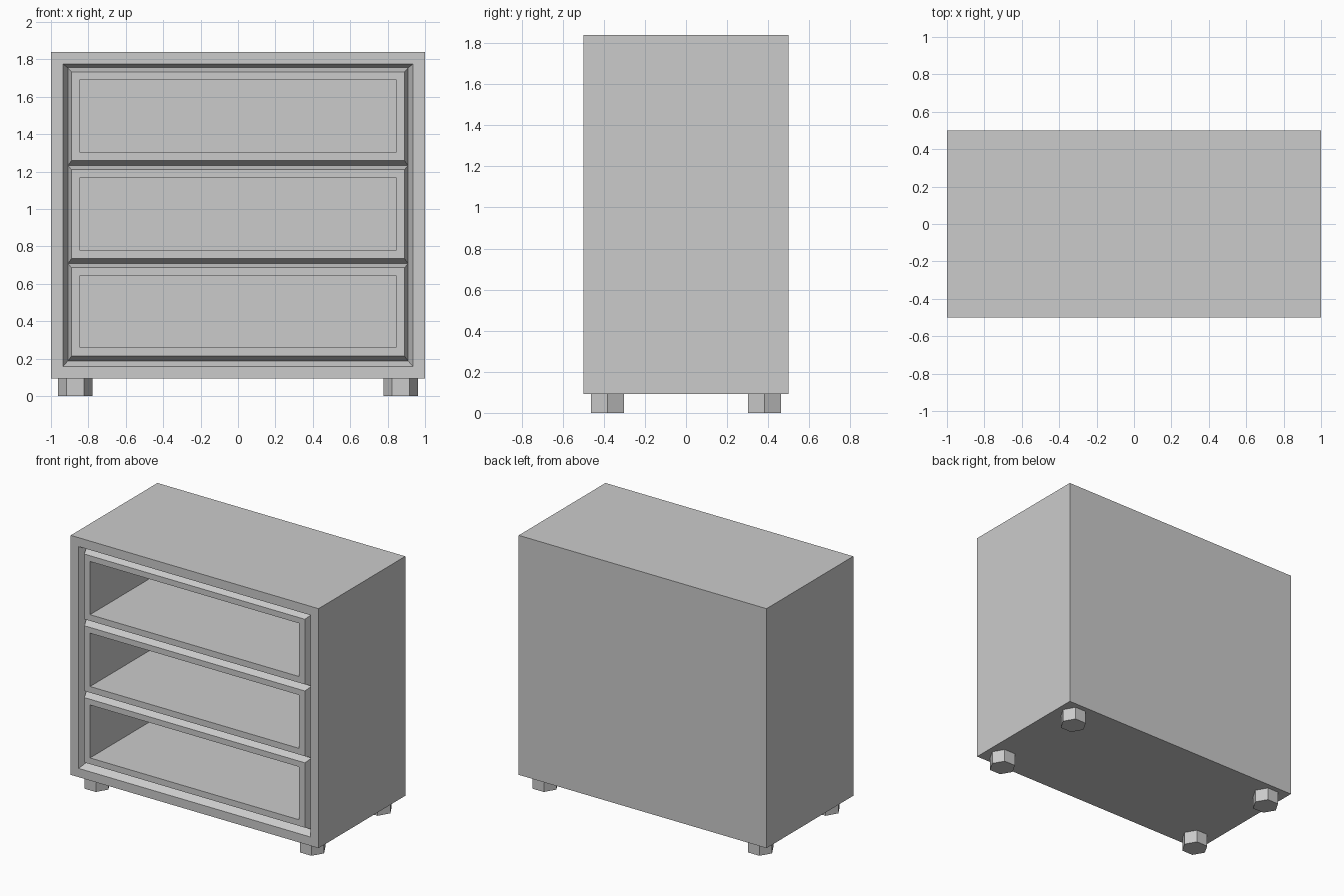
import bpy, bmesh

if "Cube" in bpy.data.objects:
    bpy.data.objects.remove(bpy.data.objects["Cube"])

def rect_loft(name, rings, cap_first=False, cap_last=False):
    """Loft through rectangles given as (half_width, z_low, z_high, y)."""
    bm = bmesh.new()
    loops = [[bm.verts.new(p) for p in ((-w, y, a), (w, y, a), (w, y, b), (-w, y, b))]
             for w, a, b, y in rings]
    for r, s in zip(loops, loops[1:]):
        for i in range(4):
            j = (i + 1) % 4
            bm.faces.new((r[i], r[j], s[j], s[i]))
    if cap_first:
        bm.faces.new(loops[0][::-1])
    if cap_last:
        bm.faces.new(loops[-1])
    me = bpy.data.meshes.new(name)
    bm.to_mesh(me)
    bm.free()
    ob = bpy.data.objects.new(name, me)
    bpy.context.collection.objects.link(ob)
    return ob

BOTTOM, TOP = 0.093, 1.84
FRONT, GROOVE, BACK = -0.5, -0.45, 0.5

# Cabinet shell: closed back, flat front frame, chamfer into the groove
rect_loft("cabinet", [
    (1.0, BOTTOM, TOP, BACK),
    (1.0, BOTTOM, TOP, FRONT),
    (0.936, 0.157, 1.775, FRONT),
    (0.91, 0.187, 1.755, GROOVE),
], cap_first=True)

# Three open compartments with bevelled rims
levels = [0.187, 0.708, 1.232, 1.755]
for n, (a, b) in enumerate(zip(levels, levels[1:])):
    rect_loft(f"compartment_{n + 1}", [
        (0.91, a, b, GROOVE),
        (0.89, a + 0.026, b - 0.022, FRONT),
        (0.844, a + 0.071, b - 0.064, FRONT),
        (0.844, a + 0.071, b - 0.064, 0.43),
    ], cap_last=True)

# Hexagonal feet with corners pointing along x
for sx, side in ((-1, "left"), (1, "right")):
    for sy, end in ((-1, "front"), (1, "back")):
        bpy.ops.mesh.primitive_cylinder_add(
            vertices=6, radius=0.092, depth=BOTTOM,
            location=(sx * 0.87, sy * 0.382, BOTTOM / 2))
        foot = bpy.context.object
        foot.name = f"{end}_{side}_foot"
        # turn the hexagon a quarter so its points face sideways
        foot.rotation_euler.z = 1.5707963
